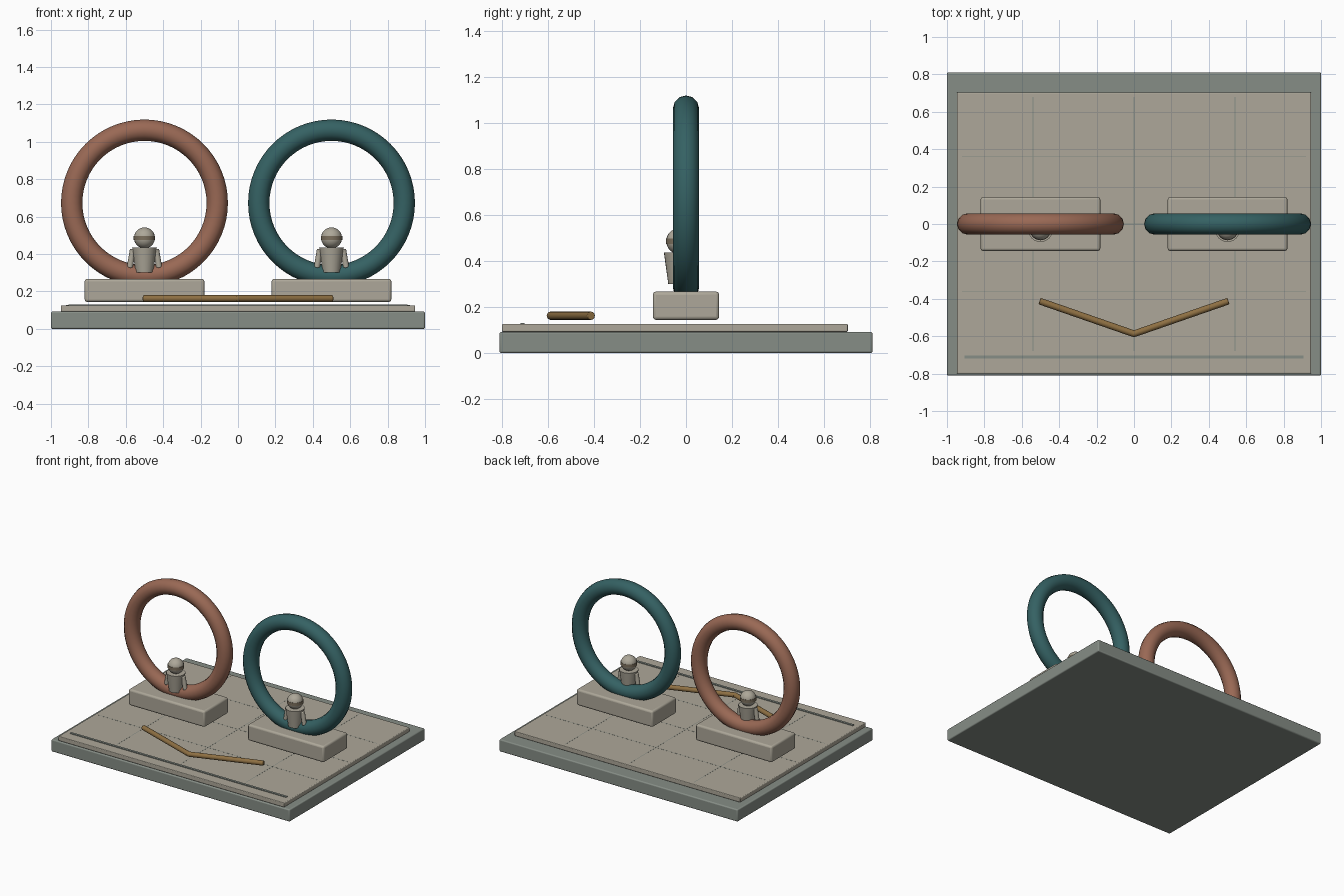
import bpy, math
from mathutils import Vector

if "Cube" in bpy.data.objects:
    bpy.data.objects.remove(bpy.data.objects["Cube"])


def material(name, r, g, b):
    m = bpy.data.materials.new(name)
    m.diffuse_color = (r, g, b, 1)
    m.use_nodes = True
    m.node_tree.nodes["Principled BSDF"].inputs["Base Color"].default_value = m.diffuse_color
    return m


STONE = material("stone", 0.42, 0.39, 0.32)
SLATE = material("slate", 0.24, 0.27, 0.24)
CLAY = material("clay", 0.32, 0.14, 0.09)
TEAL = material("teal", 0.035, 0.12, 0.125)
WOOD = material("wood", 0.27, 0.16, 0.055)
BAND = material("band", 0.20, 0.16, 0.11)


def finish(name, mat, smooth=True):
    ob = bpy.context.object
    ob.name = name
    ob.data.materials.append(mat)
    if smooth:
        bpy.ops.object.shade_smooth_by_angle(angle=math.radians(40))
    return ob


def box(name, lo, hi, mat, bevel=0.0):
    lo, hi = Vector(lo), Vector(hi)
    bpy.ops.mesh.primitive_cube_add(size=1, location=(lo + hi) / 2)
    ob = bpy.context.object
    ob.scale = hi - lo
    bpy.ops.object.transform_apply(location=False, rotation=False, scale=True)
    if bevel:
        mod = ob.modifiers.new("bevel", 'BEVEL')
        mod.width, mod.segments = bevel, 3
    return finish(name, mat, bool(bevel))


def rod(name, a, b, radius, mat, bevel=0.0):
    a, b = Vector(a), Vector(b)
    bpy.ops.mesh.primitive_cylinder_add(vertices=16, radius=radius, depth=(b - a).length,
                                        location=(a + b) / 2)
    ob = bpy.context.object
    ob.rotation_euler = (b - a).to_track_quat('Z', 'Y').to_euler()
    if bevel:
        mod = ob.modifiers.new("bevel", 'BEVEL')
        mod.width, mod.segments = bevel, 2
        mod.limit_method = 'ANGLE'
    return finish(name, mat)


# base slab and raised floor
box("base", (-1, -0.81, 0), (1, 0.81, 0.092), SLATE, 0.008)
box("floor", (-0.947, -0.8, 0.092), (0.947, 0.703, 0.126), STONE, 0.005)

# fine floor joints and front edge strip
for i, x in enumerate((-0.54, 0, 0.54)):
    box(f"floor_joint_x_{i}", (x - 0.002, -0.68, 0.12), (x + 0.002, 0.68, 0.1265), SLATE)
for i, y in enumerate((-0.36, 0, 0.36)):
    box(f"floor_joint_y_{i}", (-0.92, y - 0.002, 0.12), (0.92, y + 0.002, 0.1265), SLATE)
box("front_strip", (-0.907, -0.72, 0.12), (0.907, -0.702, 0.131), SLATE)

# the two ring stations
for side, sx, ring_mat in (("left", -1, CLAY), ("right", 1, TEAL)):
    cx, cy = 0.5 * sx, -0.03
    box(f"{side}_plinth", (cx - 0.32, -0.144, 0.144), (cx + 0.32, 0.144, 0.267), STONE, 0.014)
    bpy.ops.mesh.primitive_torus_add(major_radius=0.389, minor_radius=0.057, major_segments=64,
                                     minor_segments=12, location=(cx, 0, 0.673),
                                     rotation=(math.pi / 2, 0, 0))
    finish(f"{side}_ring", ring_mat)

    # seated figure: torso, head, headband, arms
    bpy.ops.mesh.primitive_cone_add(vertices=24, radius1=0.047, radius2=0.066, depth=0.136,
                                    location=(cx, cy, 0.368))
    finish(f"{side}_figure_torso", STONE)
    bpy.ops.mesh.primitive_uv_sphere_add(segments=24, ring_count=16, radius=0.056,
                                         location=(cx, cy, 0.486))
    finish(f"{side}_figure_head", STONE)
    rod(f"{side}_figure_headband", (cx, cy, 0.474), (cx, cy, 0.497), 0.0575, BAND)
    for k, ax in (("left", -1), ("right", 1)):
        rod(f"{side}_figure_{k}_arm", (cx + ax * 0.062, cy, 0.425), (cx + ax * 0.079, cy, 0.325),
            0.016, STONE, 0.006)

    # half of the bent bar in front
    rod(f"{side}_bar", (0.505 * sx, -0.412, 0.162), (0, -0.587, 0.162), 0.018, WOOD, 0.003)

# rounded joint at the middle of the bar
bpy.ops.mesh.primitive_uv_sphere_add(segments=16, ring_count=10, radius=0.018,
                                     location=(0, -0.587, 0.162))
finish("bar_joint", WOOD)
